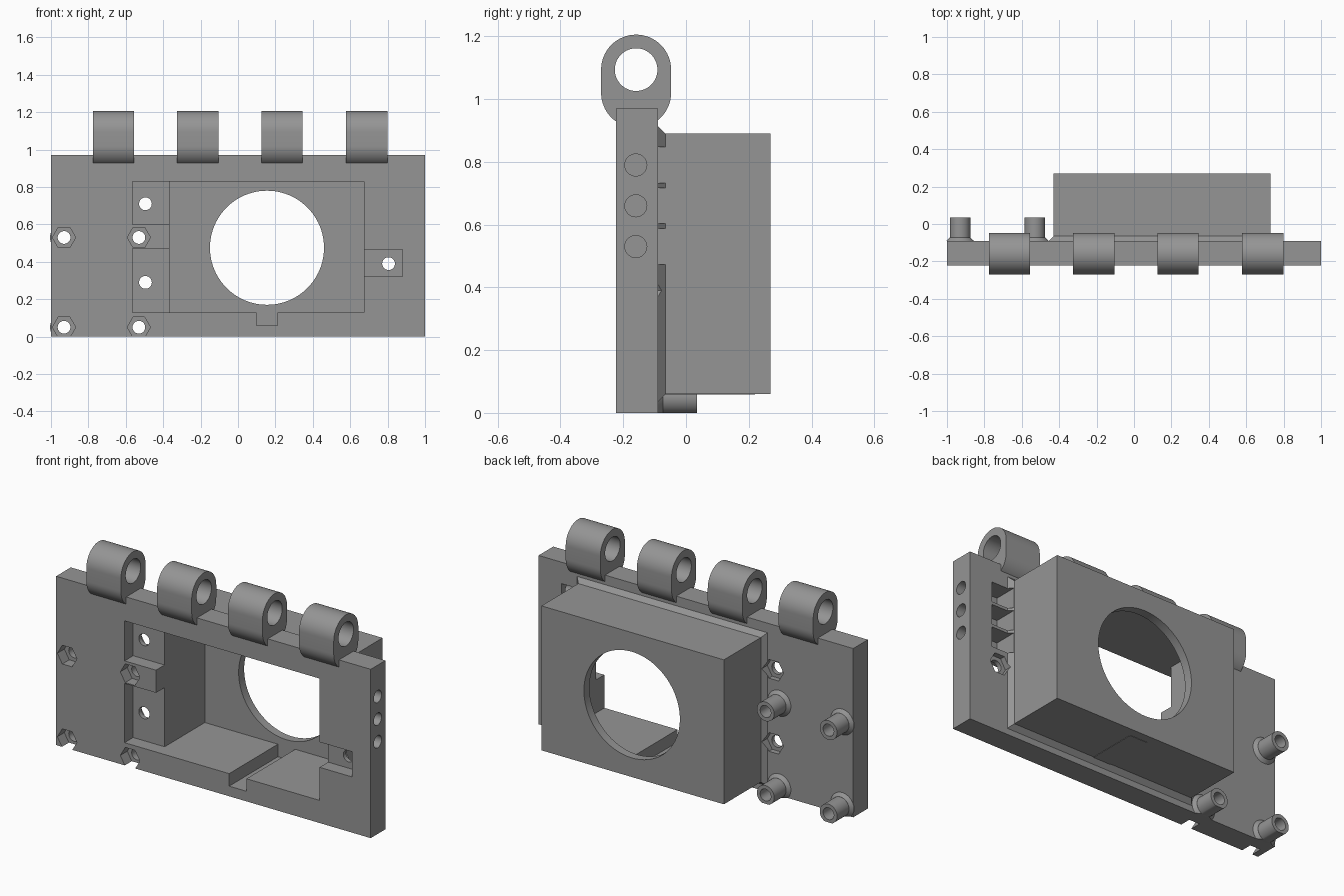
import bpy, bmesh, math
from mathutils import Matrix

if "Cube" in bpy.data.objects:
    bpy.data.objects.remove(bpy.data.objects["Cube"])

grey = bpy.data.materials.new("matte grey")
grey.diffuse_color = (0.30, 0.30, 0.30, 1)
grey.use_nodes = True
grey.node_tree.nodes["Principled BSDF"].inputs["Base Color"].default_value = grey.diffuse_color


def finish(name, bm):
    bmesh.ops.recalc_face_normals(bm, faces=bm.faces)
    me = bpy.data.meshes.new(name)
    bm.to_mesh(me)
    bm.free()
    me.materials.append(grey)
    ob = bpy.data.objects.new(name, me)
    bpy.context.collection.objects.link(ob)
    return ob


def box(name, x0, x1, y0, y1, z0, z1):
    bm = bmesh.new()
    bmesh.ops.create_cube(bm, size=1)
    for v in bm.verts:
        v.co = ((x0 + x1) / 2 + v.co.x * (x1 - x0),
                (y0 + y1) / 2 + v.co.y * (y1 - y0),
                (z0 + z1) / 2 + v.co.z * (z1 - z0))
    return finish(name, bm)


def rod(name, x, z, r, y0, y1, n=48, r_end=None):
    """Cylinder, prism or cone along y, one corner pointing along x."""
    bm = bmesh.new()
    rings = [[bm.verts.new((x + q * math.cos(math.tau * i / n), y,
                            z + q * math.sin(math.tau * i / n))) for i in range(n)]
             for y, q in ((y0, r), (y1, r_end or r))]
    bm.faces.new(rings[0])
    bm.faces.new(rings[1])
    for i in range(n):
        j = (i + 1) % n
        bm.faces.new((rings[0][i], rings[0][j], rings[1][j], rings[1][i]))
    return finish(name, bm)


def rod_x(name, y, z, r, x0, x1):
    """Cylinder along x."""
    ob = rod(name, 0, 0, r, x0, x1)
    ob.data.transform(Matrix.Translation((0, y, z)) @ Matrix.Rotation(-math.pi / 2, 4, 'Z'))
    return ob


def combine(target, tool, op):
    m = target.modifiers.new(op, 'BOOLEAN')
    m.operation, m.object, m.solver = op, tool, 'EXACT'
    bpy.context.view_layer.objects.active = target
    bpy.ops.object.modifier_apply(modifier=m.name)
    bpy.data.objects.remove(tool)


FRONT, BACK = -0.223, -0.09
frame = box("panel_with_housing", -1, 1, FRONT, BACK, 0, 0.97)
parts, cuts = [], []

# Chamfered skirt where the housing meets the panel
skirt = box("skirt", -0.456, 0.756, -0.12, -0.065, 0.034, 0.916)
bm = bmesh.new()
bm.from_mesh(skirt.data)
for v in bm.verts:
    if v.co.y > -0.1:
        v.co.x += 0.026 if v.co.x < 0 else -0.026
        v.co.z += 0.026 if v.co.z < 0.5 else -0.026
    else:
        v.co.y = BACK - 0.001
bm.to_mesh(skirt.data)
bm.free()
parts.append(skirt)

# Rear housing
parts.append(box("housing", -0.43, 0.73, -0.11, 0.27, 0.06, 0.89))

# Standoff tubes with hexagonal nut pockets in front
posts = [(x, z) for x in (-0.93, -0.53) for z in (0.05, 0.53)]
for x, z in posts:
    parts.append(rod("standoff", x, z, 0.055, -0.11, 0.035))
    parts.append(rod("standoff_foot", x, z, 0.075, BACK - 0.001, -0.073, r_end=0.0555))
    cuts.append(rod("bore", x, z, 0.034, -0.3, 0.1))
    cuts.append(rod("nut_pocket", x, z, 0.062, -0.3, -0.16, n=6))

# Display cavity, round opening and cable slot
cuts.append(box("cavity", -0.365, 0.675, -0.3, 0.22, 0.13, 0.83))
cuts.append(rod("opening", 0.155, 0.475, 0.305, 0.1, 0.4, n=96))
cuts.append(box("slot", 0.10, 0.21, -0.3, 0.22, 0.058, 0.2))

# Side recesses for mounting ears
for z0, z1 in ((0.13, 0.47), (0.60, 0.83)):
    cuts.append(box("ear_recess", -0.565, -0.35, -0.3, -0.145, z0, z1))
cuts.append(box("ear_recess", 0.66, 0.88, -0.3, -0.145, 0.32, 0.465))
for x, z in ((-0.495, 0.71), (-0.495, 0.29), (0.805, 0.39)):
    cuts.append(rod("screw_hole", x, z, 0.034, -0.3, 0.0))
    cuts.append(rod("rear_nut_pocket", x, z, 0.062, -0.12, -0.06, n=6))

# Magnet holes in the right edge, opening into rear pockets
for z in (0.53, 0.66, 0.79):
    cuts.append(rod_x("edge_hole", -0.16, z, 0.035, 0.80, 1.1))
    cuts.append(box("rear_pocket", 0.731, 0.855, -0.2, -0.05, z - 0.057, z + 0.057))

# Trim everything below the base
cuts.append(box("base_trim", -1.2, 1.2, -0.5, 0.5, -0.3, 0))

for p in parts:
    combine(frame, p, 'UNION')
for c in cuts:
    combine(frame, c, 'DIFFERENCE')

# Hinge knuckles: rounded link outline with a pin hole
knuckles = []
R, CY, N = 0.1115, -0.159, 32
outline = []
for start, cz in ((0, 1.094), (math.pi, 1.02)):
    for i in range(N + 1):
        a = start + math.pi * i / N
        outline.append((CY + R * math.cos(a), cz + R * math.sin(a)))
for k, (x0, x1) in enumerate(((-0.775, -0.555), (-0.325, -0.105),
                              (0.125, 0.345), (0.578, 0.798))):
    bm = bmesh.new()
    ends = [[bm.verts.new((x, y, z)) for y, z in outline] for x in (x0, x1)]
    for e in ends:
        bm.faces.new(e)
    for i in range(len(outline)):
        j = (i + 1) % len(outline)
        bm.faces.new((ends[0][i], ends[0][j], ends[1][j], ends[1][i]))
    ob = finish(f"hinge_knuckle_{k + 1}", bm)
    combine(ob, rod_x("pin_hole", CY, 1.094, 0.068, x0 - 0.1, x1 + 0.1), 'DIFFERENCE')
    knuckles.append(ob)

# Smooth the round surfaces, keep edges crisp
for ob in [frame] + knuckles:
    bpy.ops.object.select_all(action='DESELECT')
    ob.select_set(True)
    bpy.context.view_layer.objects.active = ob
    bpy.ops.object.shade_smooth_by_angle(angle=math.radians(30))
